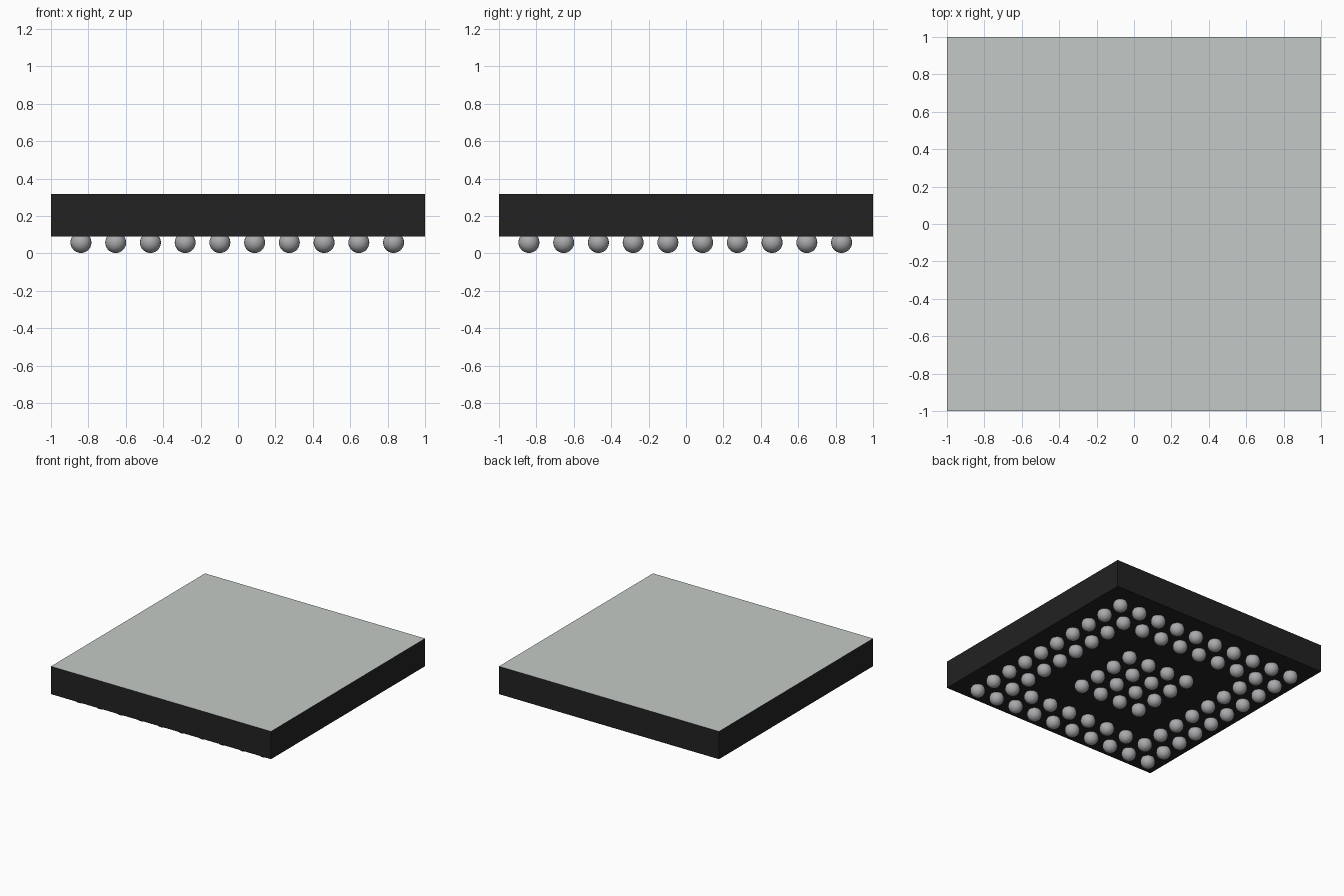
import bpy, bmesh
from mathutils import Matrix

if "Cube" in bpy.data.objects:
    bpy.data.objects.remove(bpy.data.objects["Cube"])


def material(name, rgb):
    m = bpy.data.materials.new(name)
    m.diffuse_color = (*rgb, 1.0)
    m.use_nodes = True
    m.node_tree.nodes["Principled BSDF"].inputs["Base Color"].default_value = m.diffuse_color
    return m


def add_object(name, bm, *mats):
    me = bpy.data.meshes.new(name)
    bm.to_mesh(me)
    bm.free()
    for m in mats:
        me.materials.append(m)
    ob = bpy.data.objects.new(name, me)
    bpy.context.collection.objects.link(ob)
    return ob


black = material("black_resin", (0.016, 0.016, 0.016))
silver = material("pale_silver", (0.55, 0.59, 0.57))
solder = material("solder_grey", (0.40, 0.40, 0.42))

# Chip package: square slab with a pale top face
Z0, Z1 = 0.09, 0.318
bm = bmesh.new()
bmesh.ops.create_cube(bm, size=1.0, matrix=Matrix.Translation((0, 0, (Z0 + Z1) / 2))
                      @ Matrix.Diagonal((2, 2, Z1 - Z0, 1)))
bm.normal_update()
for f in bm.faces:
    f.material_index = 1 if f.normal.z > 0.5 else 0
add_object("chip_package", bm, black, silver)

# Solder balls: two outer rings and a central 4 x 4 block on a 10 x 10 grid
N, PITCH, R, SHIFT = 10, 0.1857, 0.056, -0.004
bm = bmesh.new()
for i in range(N):
    for j in range(N):
        ring = min(i, j, N - 1 - i, N - 1 - j)
        if ring == 2:
            continue
        x, y = (SHIFT + (k - (N - 1) / 2) * PITCH for k in (i, j))
        bmesh.ops.create_uvsphere(bm, u_segments=24, v_segments=14, radius=R,
                                  matrix=Matrix.Translation((x, y, R + 0.002)))
for f in bm.faces:
    f.smooth = True
add_object("solder_balls", bm, solder)
